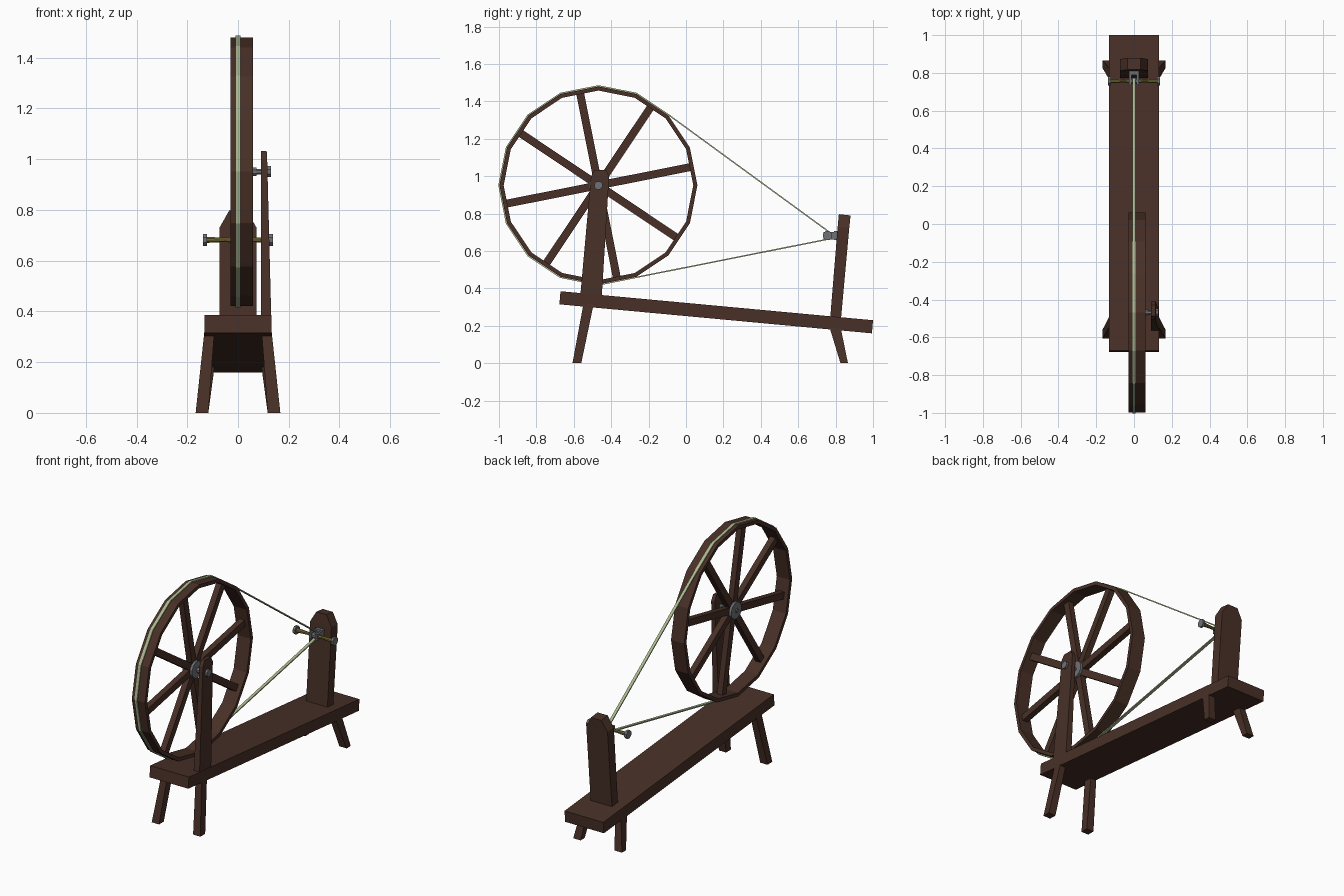
import bpy, bmesh, math
from mathutils import Vector

if "Cube" in bpy.data.objects:
    bpy.data.objects.remove(bpy.data.objects["Cube"])


def mat(name, rgb):
    m = bpy.data.materials.new(name)
    m.diffuse_color = (*rgb, 1)
    m.use_nodes = True
    m.node_tree.nodes["Principled BSDF"].inputs["Base Color"].default_value = m.diffuse_color
    return m


WOOD = mat("dark wood", (0.065, 0.03, 0.02))
CORD = mat("pale green cord", (0.40, 0.47, 0.27))
METAL = mat("grey metal", (0.16, 0.165, 0.18))
BRASS = mat("olive brass", (0.19, 0.15, 0.035))

CY, CZ, R, WX = -0.468, 0.951, 0.529, 0.015   # wheel centre, radius, middle x


def loft(name, loops, material, caps=True, closed=False):
    """Skin a list of equal-length loops of points."""
    bm = bmesh.new()
    vs = [[bm.verts.new(p) for p in loop] for loop in loops]
    n, m = len(loops[0]), len(loops)
    for i in range(m if closed else m - 1):
        a, b = vs[i], vs[(i + 1) % m]
        for j in range(n):
            k = (j + 1) % n
            bm.faces.new((a[j], a[k], b[k], b[j]))
    if caps and not closed:
        bm.faces.new(vs[0])
        bm.faces.new(vs[-1])
    bmesh.ops.recalc_face_normals(bm, faces=bm.faces)
    me = bpy.data.meshes.new(name)
    bm.to_mesh(me)
    bm.free()
    me.materials.append(material)
    ob = bpy.data.objects.new(name, me)
    bpy.context.collection.objects.link(ob)
    return ob


def rect(x0, x1, y0, y1, z0, z1=None):
    """Section across a post; z may slope from y0 to y1."""
    z1 = z0 if z1 is None else z1
    return [(x0, y0, z0), (x1, y0, z0), (x1, y1, z1), (x0, y1, z1)]


def turned(name, profile, y, z, material, n=8):
    """Turned part along x from (x, radius) pairs."""
    st = 2 * math.pi / n
    return loft(name, [[(x, y + r * math.cos(st * (j + .5)), z + r * math.sin(st * (j + .5)))
                        for j in range(n)] for x, r in profile], material)


# sloping bench
loft("bench", [[(x, -0.671, 0.385), (x, -0.677, 0.315), (x, 0.994, 0.16), (x, 1.0, 0.23)]
               for x in (-0.133, 0.133)], WOOD)

# splayed legs
for s, side in ((-1, "left"), (1, "right")):
    loft(f"front_leg_{side}", [rect(s * .117, s * .167, -.607, -.56, 0),
                               rect(s * .092, s * .131, -.545, -.49, .335)], WOOD)
    loft(f"back_leg_{side}", [rect(s * .117, s * .167, .826, .866, 0),
                              rect(s * .09, s * .131, .765, .825, .20)], WOOD)

# wheel post, narrowing upward with a clipped top
loft("wheel_post", [rect(.091, .132, -.567, -.452, .34, .33),
                    rect(.091, .115, -.508, -.411, 1.0),
                    rect(.091, .113, -.488, -.428, 1.033)], WOOD)

# spindle post with clipped top corners
loft("spindle_post", [rect(-.073, .073, .770, .828, .23),
                      rect(-.073, .073, .811, .873, .73, .725),
                      rect(-.035, .035, .817, .880, .797, .79)], WOOD)

# wheel rim, 16 sides
rim = []
for i in range(16):
    a = math.radians(22.5 * i)
    rim.append([(x, CY + r * math.cos(a), CZ + r * math.sin(a))
                for x, r in ((-.03, R), (.06, R), (.06, R - .022), (-.03, R - .022))])
loft("wheel_rim", rim, WOOD, closed=True)

# eight spokes, each meeting the middle of a rim side
for i in range(8):
    a = math.radians(11.25 + 45 * i)
    d, t = Vector((0, math.cos(a), math.sin(a))), Vector((0, -math.sin(a), math.cos(a)))
    c = Vector((WX, CY, CZ))
    X = Vector((.018, 0, 0))
    loft(f"spoke_{i + 1}", [[c + d * r - t * w - X, c + d * r + t * w - X,
                             c + d * r + t * w + X, c + d * r - t * w + X]
                            for r, w in ((.02, .021), (.508, .021))], WOOD)

# hub, axle and its end pieces
turned("hub", [(-.018, .052), (.048, .052)], CY, CZ, METAL, 12)
turned("axle", [(-.025, .012), (.125, .012)], CY, CZ, METAL)
turned("axle_washer", [(.058, .018), (.073, .018)], CY, CZ, METAL)
turned("axle_cap", [(.11, .023), (.13, .023)], CY, CZ, METAL)

# spindle: brass arms, metal end discs, centre pulley and bracket
SY, SZ = .757, .682
for s, side in ((-1, "left"), (1, "right")):
    turned(f"spindle_arm_{side}", [(s * .01, .014), (s * .05, .009), (s * .125, .013)], SY, SZ, BRASS)
    turned(f"spindle_disc_{side}", [(s * .123, .026), (s * .138, .026)], SY, SZ, METAL)
    loft(f"bracket_cheek_{side}", [rect(s * .014, s * .026, .735, .815, z) for z in (.662, .702)], METAL)
turned("spindle_pulley", [(-.015, .017), (.015, .017)], SY, SZ, METAL)
loft("bracket_base", [rect(-.026, .026, .79, .825, z) for z in (.658, .706)], METAL)

# drive cord: flat belt over the rim and round the pulley
path = [(CY + (R + .003) * math.cos(math.radians(22.5 * i)),
         CZ + (R + .003) * math.sin(math.radians(22.5 * i))) for i in range(2, 13)]
path += [(SY - .004, SZ - .020), (SY + .014, SZ - .014), (SY + .014, SZ + .014), (SY + .008, SZ + .020)]
belt = []
for i, p in enumerate(path):
    q, r = path[i - 1], path[(i + 1) % len(path)]
    u = (Vector(p) - Vector(q)).normalized() + (Vector(r) - Vector(p)).normalized()
    n = Vector((u.y, -u.x)).normalized() * .0035
    belt.append([(x, p[0] + k * n.x, p[1] + k * n.y)
                 for x, k in ((-.009, -1), (.009, -1), (.009, 1), (-.009, 1))])
loft("drive_cord", belt, CORD, closed=True)
